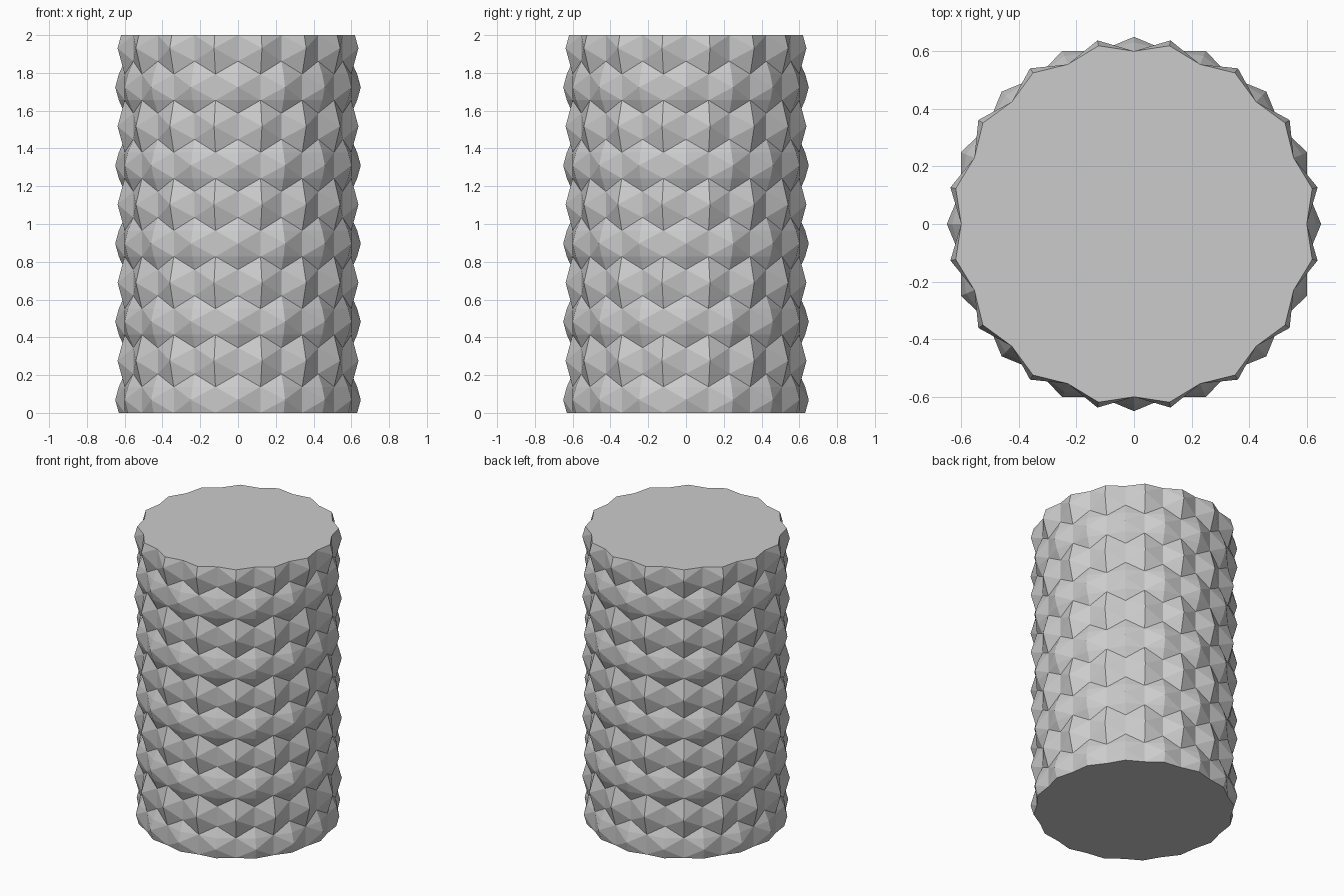
import bpy, bmesh, math

cube = bpy.data.objects.get("Cube")
if cube:
    bpy.data.objects.remove(cube)

COLS, RINGS, HEIGHT = 32, 30, 2.0
PEAK, SHOULDER = 0.65, 0.631
FLAT = 0.60                                   # middle of each of the 16 flats
CORNER = FLAT / math.cos(math.pi / 16)        # edge between two flats


def raised(ring, col):
    """Studs are three rings tall and staggered on every other row."""
    return (ring // 3 + col) % 2 == 0


def radius(ring, col):
    if raised(ring, col):
        return PEAK if ring % 3 == 1 else SHOULDER
    return CORNER if col % 2 else FLAT


# Grey surface
grey = bpy.data.materials.new("grey")
grey.use_nodes = True
colour = (0.6, 0.6, 0.6, 1)
grey.diffuse_color = colour
grey.node_tree.nodes["Principled BSDF"].inputs["Base Color"].default_value = colour

# Rings of the studded column
bm = bmesh.new()
rings = []
for i in range(RINGS):
    z = HEIGHT * i / (RINGS - 1)
    ring = []
    for j in range(COLS):
        a, r = 2 * math.pi * j / COLS, radius(i, j)
        ring.append(bm.verts.new((r * math.cos(a), r * math.sin(a), z)))
    rings.append(ring)

# Facets, split so the studs stay pointed and the grooves zigzag between them
for i in range(RINGS - 1):
    for j in range(COLS):
        k = (j + 1) % COLS
        a, b = rings[i][j], rings[i][k]
        c, d = rings[i + 1][k], rings[i + 1][j]
        if i % 3 == 2:
            rising = not raised(i, j)
        else:
            rising = raised(i, j) == (i % 3 == 1)
        if rising:
            bm.faces.new((a, b, c))
            bm.faces.new((a, c, d))
        else:
            bm.faces.new((a, b, d))
            bm.faces.new((b, c, d))

# End caps
bm.faces.new(list(reversed(rings[0])))
bm.faces.new(rings[-1])

mesh = bpy.data.meshes.new("studded_column")
bm.to_mesh(mesh)
bm.free()
mesh.materials.append(grey)
column = bpy.data.objects.new("studded_column", mesh)
bpy.context.collection.objects.link(column)
